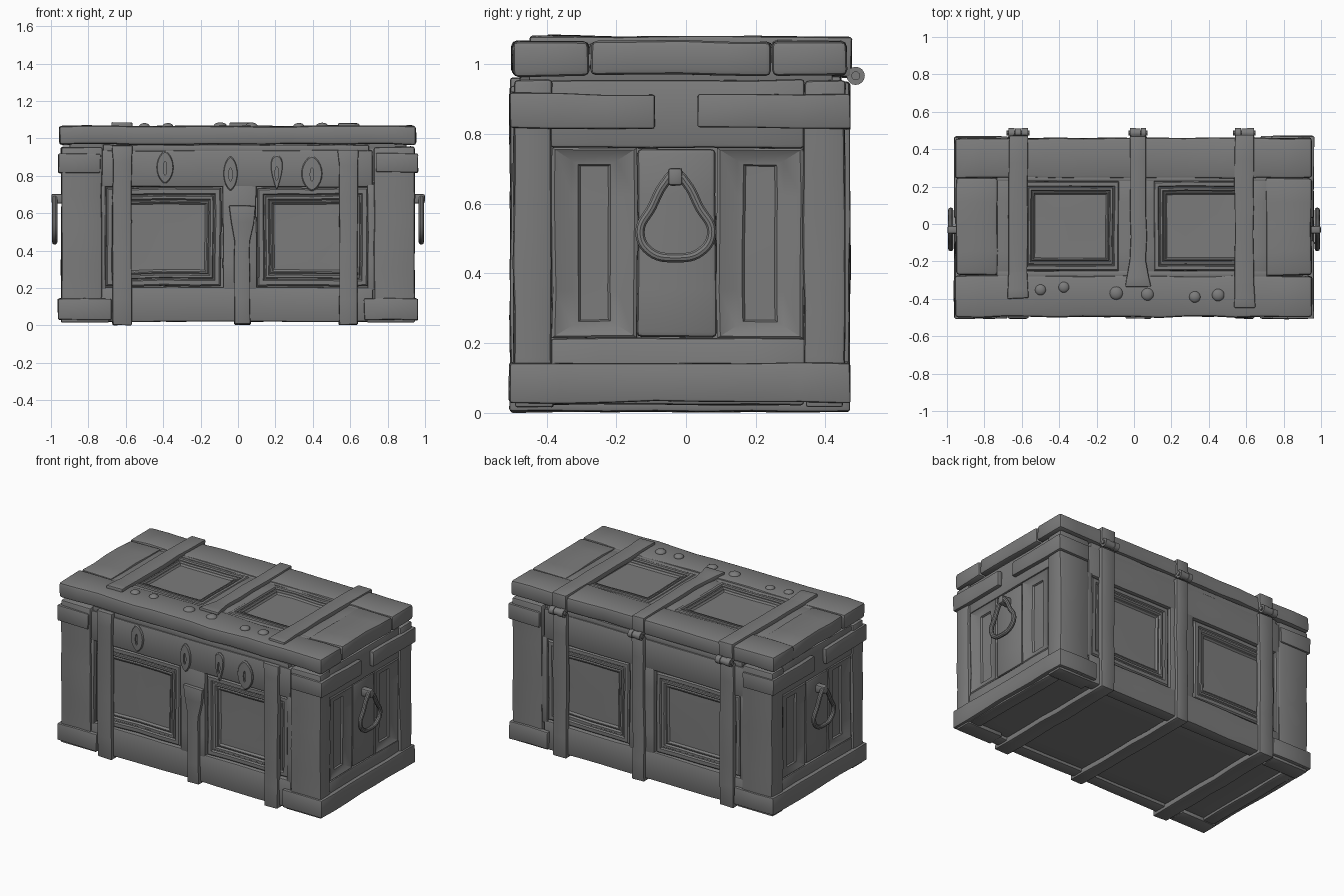
import bpy, bmesh, math, random
from mathutils import Vector, noise

if "Cube" in bpy.data.objects:
    bpy.data.objects.remove(bpy.data.objects["Cube"])

random.seed(4)


def finish(bm, name, bevel=0.01, wobble=0.005, step=0.13):
    """Cut into segments, round the sharp edges, add a hand-carved wobble."""
    bmesh.ops.recalc_face_normals(bm, faces=bm.faces)
    if step:
        for ax in range(3):
            lo = min(v.co[ax] for v in bm.verts)
            hi = max(v.co[ax] for v in bm.verts)
            n = int((hi - lo) / step)
            no = Vector((ax == 0, ax == 1, ax == 2))
            for i in range(1, n):
                bmesh.ops.bisect_plane(bm, geom=bm.verts[:] + bm.edges[:] + bm.faces[:],
                                       plane_co=no * (lo + (hi - lo) * i / n), plane_no=no)
    if bevel:
        sharp = [e for e in bm.edges if len(e.link_faces) == 2 and e.calc_face_angle() > 0.7]
        bmesh.ops.bevel(bm, geom=sharp, offset=bevel, segments=2, profile=0.5,
                        affect='EDGES', clamp_overlap=True)
    shift = Vector([random.uniform(-20, 20) for _ in range(3)])
    for v in bm.verts:
        v.co += noise.noise_vector(v.co * 5 + shift) * wobble
    me = bpy.data.meshes.new(name)
    bm.to_mesh(me)
    bm.free()
    ob = bpy.data.objects.new(name, me)
    bpy.context.collection.objects.link(ob)
    return ob


def box(name, x, y, z, bevel=0.01, wobble=0.005):
    bm = bmesh.new()
    bmesh.ops.create_cube(bm, size=1)
    for v in bm.verts:
        v.co = [(a[0] + a[1]) / 2 + c * (a[1] - a[0]) for a, c in zip((x, y, z), v.co)]
    return finish(bm, name, bevel, wobble)


def loft(name, loops, place, bevel=0, wobble=0.002, step=0):
    """Skin matching loops of (u, v, height) on a chest face and cap both ends."""
    bm = bmesh.new()
    rings = [[bm.verts.new(place(*p)) for p in lp] for lp in loops]
    for a, b in zip(rings, rings[1:]):
        for i in range(len(a)):
            j = (i + 1) % len(a)
            bm.faces.new((a[i], a[j], b[j], b[i]))
    bm.faces.new(rings[0])
    bm.faces.new(rings[-1])
    return finish(bm, name, bevel, wobble, step)


def panel(name, u, v, place, profile, ku=1, kv=1):
    loops = []
    for d, h in [(0, -0.02)] + profile:
        a, b = d * ku, d * kv
        loops.append([(u[0] + a, v[0] + b, h), (u[1] - a, v[0] + b, h),
                      (u[1] - a, v[1] - b, h), (u[0] + a, v[1] - b, h)])
    return loft(name, loops, place, wobble=0.005, step=0.13)


def ribbon(name, pts, place, t=0.02):
    """Metal band following (a, b) with centre c and width w across it."""
    P = [Vector(p[:2]) for p in pts]
    N = []
    for p, q in zip(P, P[1:]):
        d = (q - p).normalized()
        N.append(Vector((d.y, -d.x)))
    bm = bmesh.new()
    rings = []
    for i, p in enumerate(P):
        a, b = N[max(i - 1, 0)], N[min(i, len(N) - 1)]
        n = (a + b) / (1 + a.dot(b))
        c, w = pts[i][2:]
        rings.append([bm.verts.new(place(*(p + n * h), c + s * w / 2))
                      for h, s in ((-0.015, -1), (t, -1), (t, 1), (-0.015, 1))])
    for a, b in zip(rings, rings[1:]):
        for i in range(4):
            j = (i + 1) % 4
            bm.faces.new((a[i], a[j], b[j], b[i]))
    bm.faces.new(rings[0])
    bm.faces.new(rings[-1])
    return finish(bm, name, 0.007, 0.007)


def on_front(u, v, h): return (u, -0.445 - h, v)
def on_back(u, v, h): return (u, 0.415 + h, v)
def on_top(u, v, h): return (u, v, 1.031 + h)


# Body core
box("body_core", (-0.9, 0.9), (-0.445, 0.415), (0.04, 0.95), 0.005, 0)

# Long sides: rails, middle stile, moulded panels
moulding = [(0, 0.02), (0.008, 0.028), (0.03, 0.028), (0.036, 0.018), (0.042, 0.018),
            (0.046, 0.024), (0.058, 0.024), (0.066, 0.013), (0.072, 0.018), (0.078, 0.018),
            (0.088, 0.007)]
for side, place, y in (("front", on_front, (-0.483, -0.4)), ("back", on_back, (0.37, 0.45))):
    box(side + "_top_rail", (-0.745, 0.72), y, (0.74, 0.935))
    box(side + "_top_lip", (-0.72, 0.7), (y[0] + 0.006, y[1] - 0.006), (0.925, 0.965), 0.006)
    box(side + "_bottom_rail", (-0.745, 0.72), y, (0.02, 0.205))
    box(side + "_middle_stile", (-0.082, 0.098), y, (0.19, 0.755))
    for u in ((-0.705, -0.09), (0.105, 0.695)):
        panel(side + "_panel", u, (0.21, 0.735), place, moulding)
    for x in (-0.732, 0.718):
        box(side + "_edge_stile", (x - 0.024, x + 0.024), y, (0.19, 0.755), 0.006)

# Short sides: posts, rails, panels, bands, handle
for s, side in ((1, "right"), (-1, "left")):
    def on_end(u, v, h): return (s * (0.9 + h), u, v)
    def X(a, b): return (min(s * a, s * b), max(s * a, s * b))
    for nm, y in (("front", (-0.495, -0.385)), ("back", (0.337, 0.457))):
        box(f"{side}_{nm}_post", X(0.727, 0.945), y, (0.03, 0.955), 0.012, 0.006)
    box(side + "_top_rail", X(0.85, 0.933), (-0.39, 0.34), (0.76, 0.955))
    box(side + "_bottom_rail", X(0.85, 0.933), (-0.39, 0.34), (0.022, 0.215))
    box(side + "_centre_board", X(0.85, 0.934), (-0.14, 0.087), (0.218, 0.757), 0.014)
    raised = [(0, 0.028), (0.008, 0.033), (0.05, 0.016), (0.066, 0.014),
              (0.072, 0.004), (0.078, 0.004)]
    for u in ((-0.385, -0.14), (0.087, 0.337)):
        panel(side + "_panel", u, (0.215, 0.76), on_end, raised, 1.15, 0.7)

    def band(name, pts, c, w):
        p = [(s * a, b, c, w) for a, b in pts]
        ribbon(name, p if s > 0 else p[::-1], lambda a, b, c: (a, b, c), 0.016)
    band(side + "_base_band", [(0.675, -0.49), (0.945, -0.49), (0.945, 0.453), (0.675, 0.453)],
         0.087, 0.112)
    band(side + "_front_corner_band", [(0.735, -0.49), (0.945, -0.49), (0.945, -0.09)], 0.866, 0.1)
    band(side + "_back_corner_band", [(0.945, 0.035), (0.945, 0.453), (0.735, 0.453)], 0.866, 0.1)
    for y in ((-0.49, -0.38), (0.345, 0.45)):
        box(side + "_foot_plate", X(0.69, 0.945), y, (0.016, 0.045), 0.006, 0.002)

    # Teardrop ring handle and its bracket
    cu = bpy.data.curves.new(side + "_handle", 'CURVE')
    cu.dimensions = '3D'
    cu.bevel_depth = 0.014
    cu.bevel_resolution = 3
    sp = cu.splines.new('BEZIER')
    ring = [(-0.03, 0.686), (-0.062, 0.658), (-0.098, 0.59), (-0.132, 0.52), (-0.105, 0.464),
            (-0.03, 0.445), (0.045, 0.464), (0.074, 0.52), (0.038, 0.59), (0.002, 0.658)]
    sp.bezier_points.add(len(ring) - 1)
    for bp, (y, z) in zip(sp.bezier_points, ring):
        bp.co = (s * 0.98, y, z)
        bp.handle_left_type = bp.handle_right_type = 'AUTO'
    sp.use_cyclic_u = True
    sp.resolution_u = 6
    ob = bpy.data.objects.new(side + "_handle", cu)
    bpy.context.collection.objects.link(ob)
    bpy.ops.object.select_all(action='DESELECT')
    ob.select_set(True)
    bpy.context.view_layer.objects.active = ob
    bpy.ops.object.convert(target='MESH')
    box(side + "_handle_bracket", X(0.91, 0.998), (-0.052, -0.01), (0.652, 0.703), 0.01, 0.002)

# Lid boards and panels
box("lid_core", (-0.9, 0.9), (-0.45, 0.42), (0.945, 1.031), 0.005, 0)
box("lid_front_board", (-0.957, 0.953), (-0.497, -0.275), (0.968, 1.066), 0.016, 0.009)
box("lid_back_board", (-0.957, 0.953), (0.245, 0.46), (0.968, 1.066), 0.016, 0.009)
for nm, x in (("left", (-0.952, -0.728)), ("right", (0.703, 0.95))):
    box(f"lid_{nm}_board", x, (-0.275, 0.245), (0.968, 1.066), 0.016, 0.008)
for x in ((-0.735, -0.6), (-0.085, 0.11), (0.62, 0.71)):
    box("lid_stile", x, (-0.28, 0.25), (1.0, 1.057), 0.006, 0.003)
for u in ((-0.6, -0.08), (0.105, 0.62)):
    panel("lid_panel", u, (-0.25, 0.228), on_top, [(d * 0.8, h) for d, h in moulding])
for y in ((-0.285, -0.25), (0.228, 0.255)):
    box("lid_panel_border", (-0.73, 0.71), y, (1.0, 1.058), 0.006, 0.003)

# Straps around the body and lid, with hinges at the back
def across(a, b, c): return (c, a, b)
for nm, x, w, top, front in (("left", -0.62, 0.102, 0.96, -0.4), ("centre", 0.022, 0.085, 0.64, -0.335),
                             ("right", 0.59, 0.1, 0.94, -0.45)):
    mid = nm == "centre"
    end = 0.14 if mid else w + 0.012
    ribbon(nm + "_body_strap", [(-0.485, top, x, end), (-0.485, top - 0.09, x, end * 0.88),
                                (-0.485, top - 0.19, x, w), (-0.485, 0.024, x, w),
                                (0.45, 0.024, x, w), (0.45, 0.95, x, w)], across)
    ribbon(nm + "_lid_strap", [(0.455, 0.965, x, w), (0.455, 1.063, x, w),
                               (front + 0.14, 1.063, x, w), (front + 0.05, 1.063, x, w * 0.4 + end * 0.6),
                               (front, 1.063, x, end)], across, 0.018)
    for k in (-1, 0, 1):
        bpy.ops.mesh.primitive_cylinder_add(vertices=16, radius=0.026 if k else 0.023,
                                            depth=w * 0.33,
                                            location=(x + k * w * 0.345, 0.487, 0.967),
                                            rotation=(0, math.pi / 2, 0))
        bpy.context.object.name = nm + "_hinge_knuckle"
    bpy.ops.mesh.primitive_cylinder_add(vertices=10, radius=0.013, depth=w * 1.2,
                                        location=(x, 0.487, 0.967), rotation=(0, math.pi / 2, 0))
    bpy.context.object.name = nm + "_hinge_pin"

# Leaf-shaped keyhole plates on the front rail
for x, z, w, h, low in ((-0.39, 0.845, 0.09, 0.175, 0), (-0.04, 0.812, 0.075, 0.185, 0),
                        (0.207, 0.818, 0.078, 0.185, 1), (0.395, 0.812, 0.112, 0.19, 0)):
    def leaf(k, hgt):
        out = []
        for i in range(24):
            a = i * math.tau / 24
            t, c = math.sin(a), math.cos(a)
            half = c * (0.62 + 0.38 * t) * 1.15 if low else c * abs(c) ** 0.35
            out.append((x + half * w / 2 * k, z + t * h / 2 * k, hgt))
        return out
    def slot(hgt, k=1):
        return [(x + math.cos(i * math.tau / 24) * 0.009 * k, z - 0.005 +
                 math.sin(i * math.tau / 24) * 0.036 * k, hgt) for i in range(24)]
    loft("keyhole_plate", [leaf(1, 0.02), leaf(1, 0.044), leaf(0.92, 0.05),
                           slot(0.052), slot(0.042)], on_front, wobble=0)

# Domed studs along the lid's front board
for x, y, r in ((-0.5, -0.352, 0.029), (-0.375, -0.338, 0.029), (-0.095, -0.37, 0.036),
                (0.072, -0.376, 0.034), (0.325, -0.39, 0.03), (0.45, -0.38, 0.033)):
    bpy.ops.mesh.primitive_uv_sphere_add(segments=20, ring_count=10, radius=r,
                                         location=(x, y, 1.064))
    bpy.context.object.scale = (1, 1, 0.6)
    bpy.context.object.name = "lid_stud"

# Dark grey finish and smooth shading on everything
dark = bpy.data.materials.new("dark_grey")
dark.diffuse_color = (0.2, 0.2, 0.2, 1)
dark.use_nodes = True
dark.node_tree.nodes["Principled BSDF"].inputs["Base Color"].default_value = dark.diffuse_color
for ob in bpy.data.objects:
    ob.data.materials.append(dark)
bpy.ops.object.select_all(action='SELECT')
bpy.ops.object.shade_smooth_by_angle(angle=math.radians(35))
bpy.ops.object.select_all(action='DESELECT')
